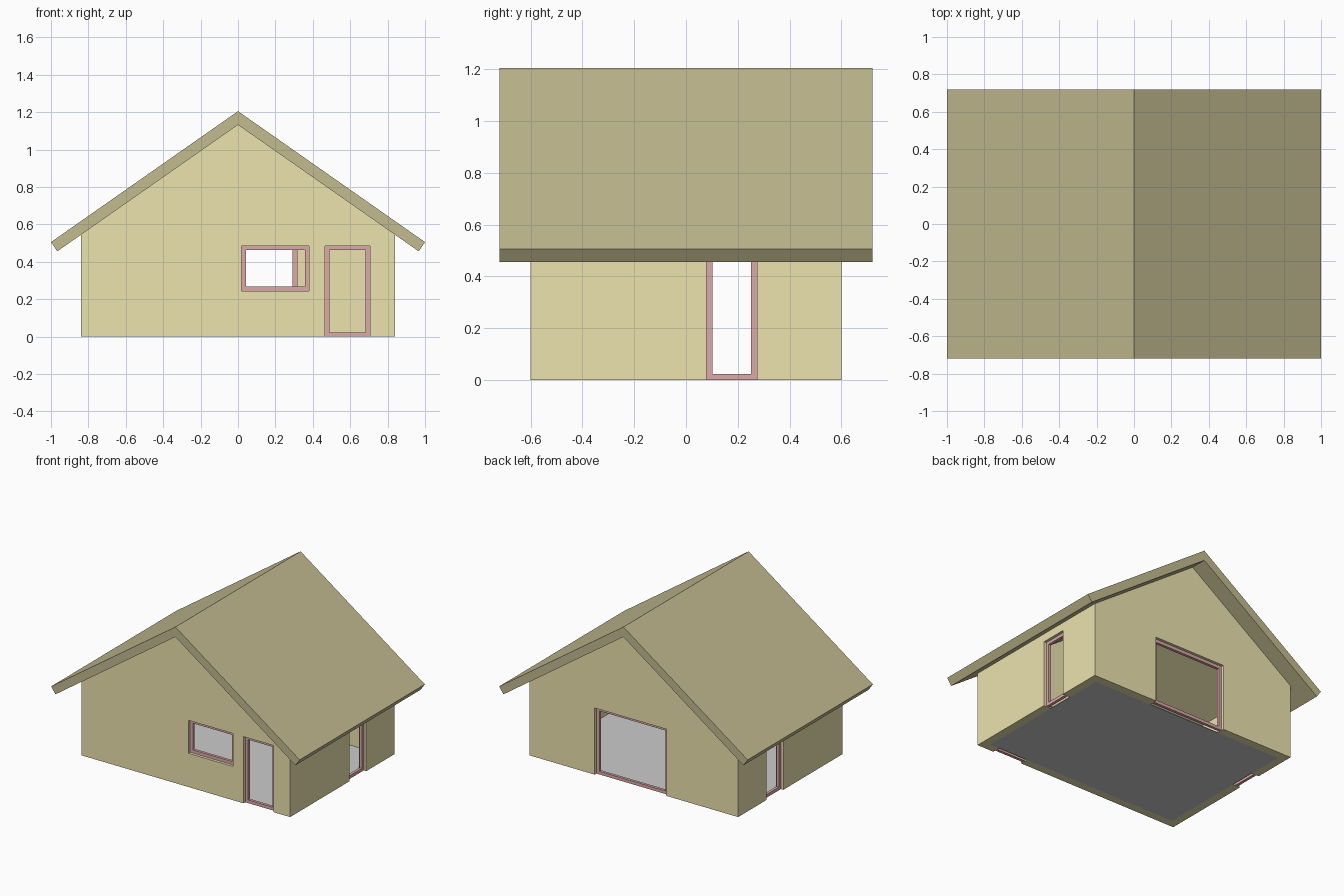
import bpy, bmesh
from mathutils import Matrix

if "Cube" in bpy.data.objects:
    bpy.data.objects.remove(bpy.data.objects["Cube"])


def material(name, rgb):
    m = bpy.data.materials.new(name)
    m.diffuse_color = (*rgb, 1)
    m.use_nodes = True
    m.node_tree.nodes["Principled BSDF"].inputs["Base Color"].default_value = m.diffuse_color
    return m


WALL = material("wall_yellow", (0.84, 0.77, 0.43))
ROOF = material("roof_olive", (0.55, 0.50, 0.28))
FRAME = material("frame_red", (0.72, 0.40, 0.40))


def make_object(name, bm, mat=None):
    bmesh.ops.recalc_face_normals(bm, faces=bm.faces)
    me = bpy.data.meshes.new(name)
    bm.to_mesh(me)
    bm.free()
    ob = bpy.data.objects.new(name, me)
    bpy.context.collection.objects.link(ob)
    if mat:
        me.materials.append(mat)
    return ob


def add_box(bm, lo, hi):
    size = [b - a for a, b in zip(lo, hi)]
    mid = [(a + b) / 2 for a, b in zip(lo, hi)]
    bmesh.ops.create_cube(bm, size=1, matrix=Matrix.Translation(mid) @ Matrix.Diagonal((*size, 1)))


def prism(name, profile, half_depth, mat):
    # extrude an xz profile along y
    bm = bmesh.new()
    face = bm.faces.new([bm.verts.new((x, -half_depth, z)) for x, z in profile])
    ext = bmesh.ops.extrude_face_region(bm, geom=[face])
    verts = [v for v in ext["geom"] if isinstance(v, bmesh.types.BMVert)]
    bmesh.ops.translate(bm, verts=verts, vec=(0, 2 * half_depth, 0))
    return make_object(name, bm, mat)


def cut(target, lo, hi):
    bm = bmesh.new()
    add_box(bm, lo, hi)
    cutter = make_object("cutter", bm)
    cutter.hide_render = True
    mod = target.modifiers.new("cut", 'BOOLEAN')
    mod.operation, mod.solver, mod.object = 'DIFFERENCE', 'EXACT', cutter
    bpy.context.view_layer.objects.active = target
    bpy.ops.object.modifier_apply(modifier=mod.name)
    bpy.data.objects.remove(cutter)


HX, HY, T = 0.84, 0.60, 0.06      # wall half sizes and thickness
RIDGE, SLOPE = 1.132, 0.70        # underside of the roof

# hollow gabled walls
eave = RIDGE - SLOPE * HX
walls = prism("walls", [(-HX, 0), (HX, 0), (HX, eave), (0, RIDGE), (-HX, eave)], HY, WALL)
cut(walls, (T - HX, T - HY, -1), (HX - T, HY - T, 2))

# openings: name, axis the wall faces, side, range along the wall, height range
openings = [
    ("front_window", 'y', -1, 0.02, 0.38, 0.245, 0.485),
    ("front_door", 'y', -1, 0.465, 0.705, 0, 0.485),
    ("back_door", 'y', 1, -0.265, 0.315, 0, 0.485),
    ("right_door", 'x', 1, 0.08, 0.275, 0, 0.485),
    ("left_door", 'x', -1, 0.08, 0.275, 0, 0.485),
]


def wall_box(axis, side, a, b, z0, z1, depth):
    mid = side * ((HY if axis == 'y' else HX) - T / 2)
    d0, d1 = mid - depth / 2, mid + depth / 2
    if axis == 'y':
        return (a, d0, z0), (b, d1, z1)
    return (d0, a, z0), (d1, b, z1)


# cut each opening and set a slim frame midway through the wall
for name, axis, side, a, b, z0, z1 in openings:
    cut(walls, *wall_box(axis, side, a, b, z0 if z0 else -0.1, z1, T * 2))
    bm = bmesh.new()
    w = 0.023
    for bar in ((a, a + w, z0, z1), (b - w, b, z0, z1),
                (a + w, b - w, z0, z0 + w), (a + w, b - w, z1 - w, z1)):
        add_box(bm, *wall_box(axis, side, *bar, 0.02))
    make_object(name + "_frame", bm, FRAME)

# roof with overhang, one bent slab
prism("roof", [(0, 1.205), (1, 0.505), (0.966, 0.456), (0, RIDGE),
               (-0.966, 0.456), (-1, 0.505)], 0.72, ROOF)

# thin floor inside the walls
bm = bmesh.new()
add_box(bm, (T - HX, T - HY, 0), (HX - T, HY - T, 0.004))
make_object("floor", bm)
